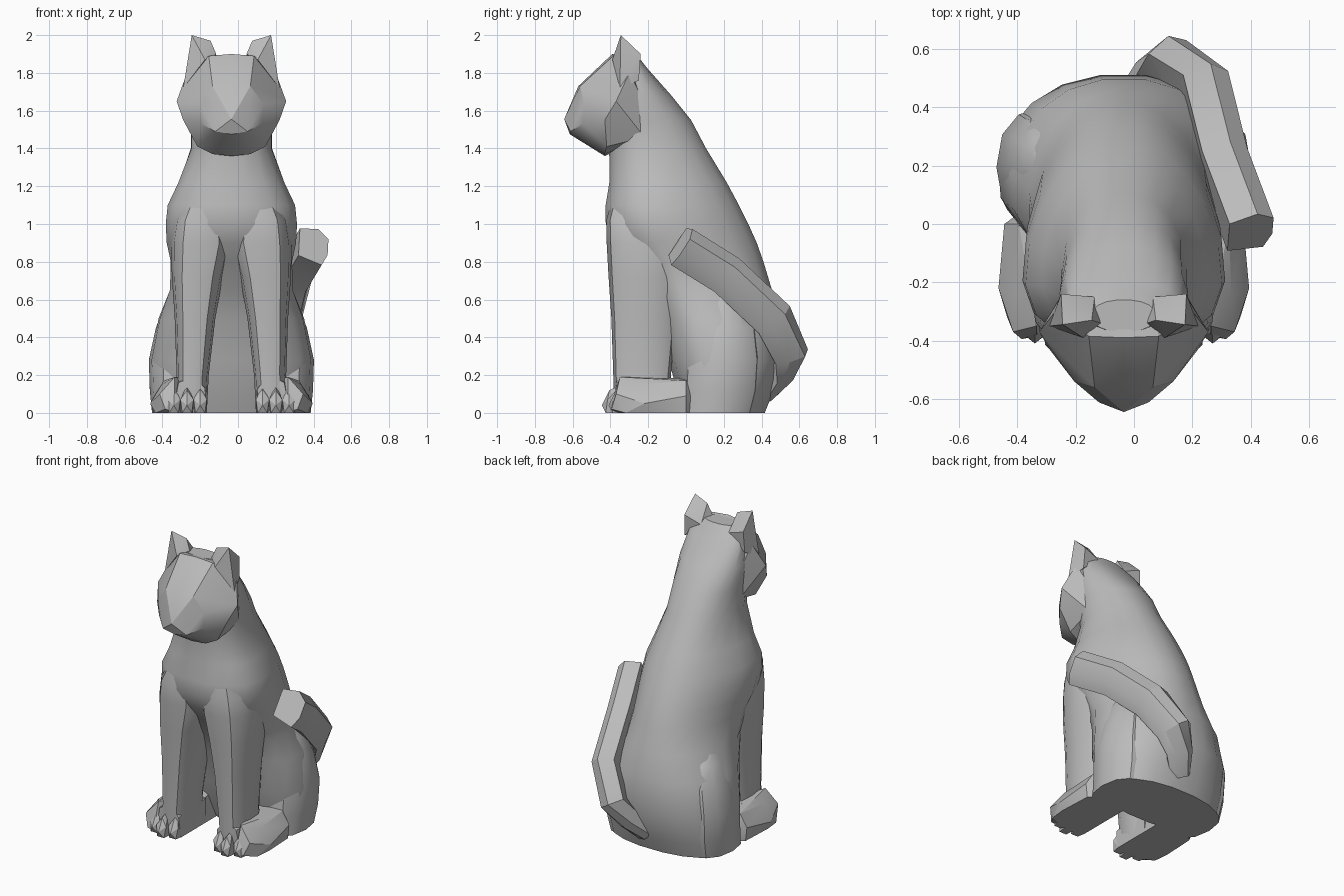
import bpy, bmesh, math
from mathutils import Vector

old = bpy.data.objects.get("Cube")
if old:
    bpy.data.objects.remove(old, do_unlink=True)

CX = -0.035  # symmetry plane of the body

stone = bpy.data.materials.new("plain_grey")
stone.use_nodes = True
GREY = (0.5, 0.5, 0.5, 1)
stone.diffuse_color = GREY
stone.node_tree.nodes["Principled BSDF"].inputs["Base Color"].default_value = GREY


def finish(name, bm, angle=30):
    bmesh.ops.recalc_face_normals(bm, faces=bm.faces)
    me = bpy.data.meshes.new(name)
    bm.to_mesh(me)
    bm.free()
    me.materials.append(stone)
    ob = bpy.data.objects.new(name, me)
    bpy.context.collection.objects.link(ob)
    bpy.ops.object.select_all(action="DESELECT")
    ob.select_set(True)
    bpy.context.view_layer.objects.active = ob
    bpy.ops.object.shade_smooth_by_angle(angle=math.radians(angle))
    return ob


def skin(name, rings, angle=30):
    """Bridge a list of point rings and cap both ends."""
    bm = bmesh.new()
    loops = [[bm.verts.new(p) for p in ring] for ring in rings]
    n = len(loops[0])
    for a, b in zip(loops, loops[1:]):
        for i in range(n):
            j = (i + 1) % n
            bm.faces.new((a[i], a[j], b[j], b[i]))
    bm.faces.new(loops[0])
    bm.faces.new(loops[-1])
    return finish(name, bm, angle)


def oval(x, y, z, rx, ry, n, power, taper=0):
    """Horizontal superellipse ring, narrowed towards the back by taper."""
    pts = []
    for i in range(n):
        t = math.tau * i / n
        c, s = math.cos(t), math.sin(t)
        u = math.copysign(abs(c) ** (2 / power), c)
        v = math.copysign(abs(s) ** (2 / power), s)
        pts.append((x + rx * u * (1 - taper * v), y + ry * v, z))
    return pts


def hull(name, points, sides=(1,), angle=30):
    """Convex faceted block; x is measured from the symmetry plane."""
    bm = bmesh.new()
    for s in sides:
        for x, y, z in points:
            bm.verts.new((CX + s * x, y, z))
    bmesh.ops.remove_doubles(bm, verts=bm.verts, dist=0.001)
    res = bmesh.ops.convex_hull(bm, input=bm.verts)
    junk = {g for g in res["geom_interior"] + res["geom_unused"]
            if isinstance(g, bmesh.types.BMVert)}
    bmesh.ops.delete(bm, geom=list(junk), context="VERTS")
    return finish(name, bm, angle)


# Torso, chest and neck: height, front, back, half width, taper
torso = [(0, .0, .42, .4, 0), (.1, -.04, .46, .42, .05), (.28, -.1, .515, .43, .1),
         (.5, -.15, .5, .385, .1), (.65, -.23, .46, .325, .15),
         (.8, -.32, .415, .315, .2), (.9, -.39, .38, .33, .25),
         (1.0, -.43, .335, .335, .25), (1.1, -.43, .285, .325, .25),
         (1.22, -.41, .22, .275, .2), (1.4, -.41, .11, .215, .1),
         (1.55, -.42, .03, .215, .1), (1.68, -.4, -.075, .22, .1),
         (1.82, -.37, -.2, .195, 0), (1.895, -.37, -.26, .11, 0)]
skin("torso", [oval(CX, (f + b) / 2, z, w, (b - f) / 2, 18, 2.25, t)
               for z, f, b, w, t in torso])

# Head: nose point, muzzle, jaw, cheeks, brow and crown
hull("head", [(0, -.645, 1.555), (.085, -.612, 1.49), (0, -.615, 1.475),
              (.16, -.545, 1.53), (.1, -.43, 1.37), (0, -.43, 1.36),
              (.18, -.42, 1.41), (.2, -.22, 1.46), (.29, -.37, 1.65),
              (.255, -.43, 1.55), (.17, -.54, 1.635), (.1, -.56, 1.73),
              (0, -.57, 1.73), (.12, -.385, 1.89), (0, -.39, 1.9),
              (.1, -.28, 1.88), (.235, -.3, 1.8), (.21, -.24, 1.68)], (1, -1), 25)

for s, side in ((1, "left"), (-1, "right")):
    # Ear
    hull(side + "_ear", [(.21, -.345, 2.0), (.11, -.33, 1.97), (.08, -.34, 1.9),
                         (.255, -.35, 1.72), (.215, -.24, 1.9), (.1, -.25, 1.86),
                         (.14, -.39, 1.87), (.22, -.25, 1.76)], (s,))

    # Foreleg blending into the chest: height, inner, outer, front, back
    leg = [(0, .13, .3, -.38, -.06), (.2, .12, .29, -.385, -.08),
           (.5, .085, .3, -.395, -.05), (.72, .045, .315, -.41, -.02),
           (.9, .0, .32, -.42, .0), (1.02, .02, .3, -.422, -.02),
           (1.2, .08, .2, -.37, -.12)]
    skin(side + "_foreleg",
         [oval(CX + s * (i + o) / 2, (f + b) / 2, z, (o - i) / 2, (b - f) / 2, 12, 2.7)
          for z, i, o, f, b in leg], 40)

    # Haunch bulging over the narrower flank: height, front, back, outer
    haunch = [(0, -.04, .36, .42), (.12, -.02, .39, .432), (.28, -.01, .4, .437),
              (.45, .01, .38, .4), (.58, .05, .33, .35), (.68, .1, .25, .28)]
    skin(side + "_haunch",
         [oval(CX + s * (o + .1) / 2, (f + b) / 2, z, (o - .1) / 2, (b - f) / 2, 12, 2.3)
          for z, f, b, o in haunch])

    # Front paw with three toes
    hull(side + "_front_paw", [(.13, -.36, 0), (.31, -.36, 0), (.13, -.1, 0),
                               (.33, -.1, 0), (.14, -.37, .13), (.28, -.37, .16),
                               (.2, -.36, .2), (.3, -.1, .18), (.13, -.1, .16)], (s,), 20)
    for k in range(3):
        x, y = .165 + .07 * k, (-.42, -.445, -.41)[k]
        hull(f"{side}_toe_{k + 1}", [(x - .035, -.34, 0), (x + .035, -.34, 0),
                                     (x - .025, y + .02, 0), (x + .025, y + .02, 0),
                                     (x, y, .04), (x - .035, y + .03, .07),
                                     (x + .035, y + .03, .07), (x, y + .04, .12),
                                     (x, -.34, .15)], (s,), 20)

    # Hind foot running back from the front paw into the haunch
    hull(side + "_hind_foot", [(.28, -.38, 0), (.35, -.395, .02), (.4, -.32, 0),
                               (.43, -.22, .05), (.41, -.22, 0), (.4, .0, 0),
                               (.41, .0, .09), (.13, .2, 0), (.13, -.15, 0),
                               (.3, -.38, .1), (.38, -.37, .1), (.37, -.25, .15),
                               (.3, -.35, .19), (.36, .0, .17), (.15, -.1, .15),
                               (.15, .15, .18)], (s,), 20)

# Tail: a six-sided sweep curling up round the left side; last value is thickness
path = [(.0, .42, .1, .6), (.07, .5, .2, .75), (.14, .545, .31, .95),
        (.25, .46, .5, 1), (.31, .21, .735, 1), (.4, -.03, .885, 1)]
section = [(-.08, -.08), (.05, -.11), (.08, -.04), (.08, .06), (.02, .11), (-.08, .09)]
points = [Vector(p[:3]) for p in path]
rings = []
for i, p in enumerate(points):
    along = (points[min(i + 1, len(path) - 1)] - points[max(i - 1, 0)]).normalized()
    up = Vector((0, .65, .75))
    up = (up - along * up.dot(along)).normalized()
    out = up.cross(along).normalized()
    if out.x < 0:
        out = -out
    rings.append([p + (out * a + up * b) * path[i][3] for a, b in section])
skin("tail", rings, 25)
